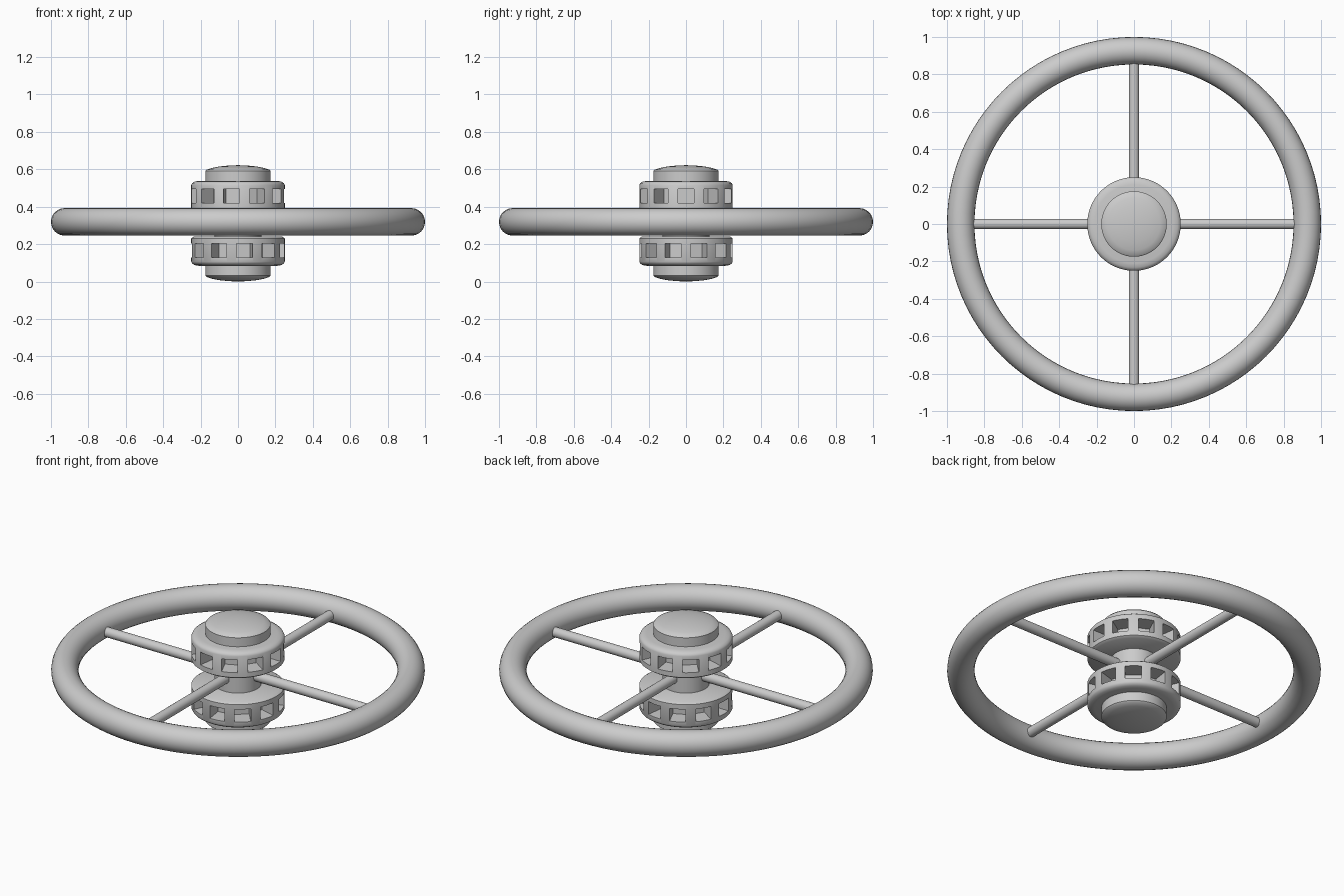
import bpy, bmesh
from math import pi, cos, sin, radians
from mathutils import Matrix

if "Cube" in bpy.data.objects:
    bpy.data.objects.remove(bpy.data.objects["Cube"])

MID = 0.311      # hub centre height
RING_Z = 0.319   # rim centre height


def add_object(name, bm):
    bmesh.ops.recalc_face_normals(bm, faces=bm.faces)
    mesh = bpy.data.meshes.new(name)
    bm.to_mesh(mesh)
    bm.free()
    obj = bpy.data.objects.new(name, mesh)
    bpy.context.collection.objects.link(obj)
    return obj


def select(obj):
    bpy.ops.object.select_all(action='DESELECT')
    obj.select_set(True)
    bpy.context.view_layer.objects.active = obj


def smooth(obj, angle=35):
    select(obj)
    bpy.ops.object.shade_smooth_by_angle(angle=radians(angle))


def lathe(name, profile, steps=66):
    """Revolve (radius, z) points around z."""
    bm = bmesh.new()
    verts = [bm.verts.new((r, 0, z)) for r, z in profile]
    edges = [bm.edges.new(p) for p in zip(verts, verts[1:])]
    bmesh.ops.spin(bm, geom=verts + edges, cent=(0, 0, 0), axis=(0, 0, 1),
                   angle=2 * pi, steps=steps, use_merge=True)
    bmesh.ops.remove_doubles(bm, verts=bm.verts, dist=1e-5)
    return add_object(name, bm)


# rim
bpy.ops.mesh.primitive_torus_add(major_radius=0.9265, minor_radius=0.0735,
                                 major_segments=96, minor_segments=24,
                                 location=(0, 0, RING_Z))
rim = bpy.context.object
rim.name = "rim"
smooth(rim, 60)

# four spokes
for i in range(4):
    a = i * pi / 2
    r0, r1 = 0.05, 0.875
    bpy.ops.mesh.primitive_cylinder_add(
        vertices=24, radius=0.028, depth=r1 - r0,
        location=(cos(a) * (r0 + r1) / 2, sin(a) * (r0 + r1) / 2, RING_Z - 0.004),
        rotation=(0, pi / 2, a))
    spoke = bpy.context.object
    spoke.name = f"spoke_{i + 1}"
    smooth(spoke)

# central neck between the drums
bpy.ops.mesh.primitive_cylinder_add(vertices=48, radius=0.125, depth=0.18,
                                    location=(0, 0, MID))
neck = bpy.context.object
neck.name = "hub_neck"
smooth(neck)

# drum and domed cap profiles, measured from the hub centre
DRUM = [(0, 0.07), (0.235, 0.07), (0.25, 0.08), (0.25, 0.205),
        (0.245, 0.215), (0.232, 0.223), (0.21, 0.227), (0, 0.227)]
CAP = [(0, 0.2), (0.175, 0.2), (0.175, 0.280), (0.168, 0.287), (0.14, 0.296),
       (0.1, 0.304), (0.05, 0.309), (0, 0.311)]


def pocket_cutter():
    """Eleven radial boxes for the windows round the drum."""
    bm = bmesh.new()
    for i in range(11):
        m = (Matrix.Rotation(2 * pi * i / 11, 4, 'Z')
             @ Matrix.Translation((0.225, 0, 0.146))
             @ Matrix.Diagonal((0.15, 0.088, 0.075, 1)))
        bmesh.ops.create_cube(bm, size=1, matrix=m)
    return add_object("pocket_cutter", bm)


for side, turn in (("upper", 0), ("lower", pi)):
    drum = lathe(side + "_drum", DRUM)
    cutter = pocket_cutter()
    cutter.hide_render = True
    mod = drum.modifiers.new("windows", 'BOOLEAN')
    mod.operation = 'DIFFERENCE'
    mod.solver = 'EXACT'
    mod.object = cutter
    select(drum)
    bpy.ops.object.modifier_apply(modifier=mod.name)
    bpy.data.objects.remove(cutter)
    cap = lathe(side + "_cap", CAP)
    for part in (drum, cap):
        smooth(part)
        part.location = (0, 0, MID)
        part.rotation_euler = (0, turn, 0)
